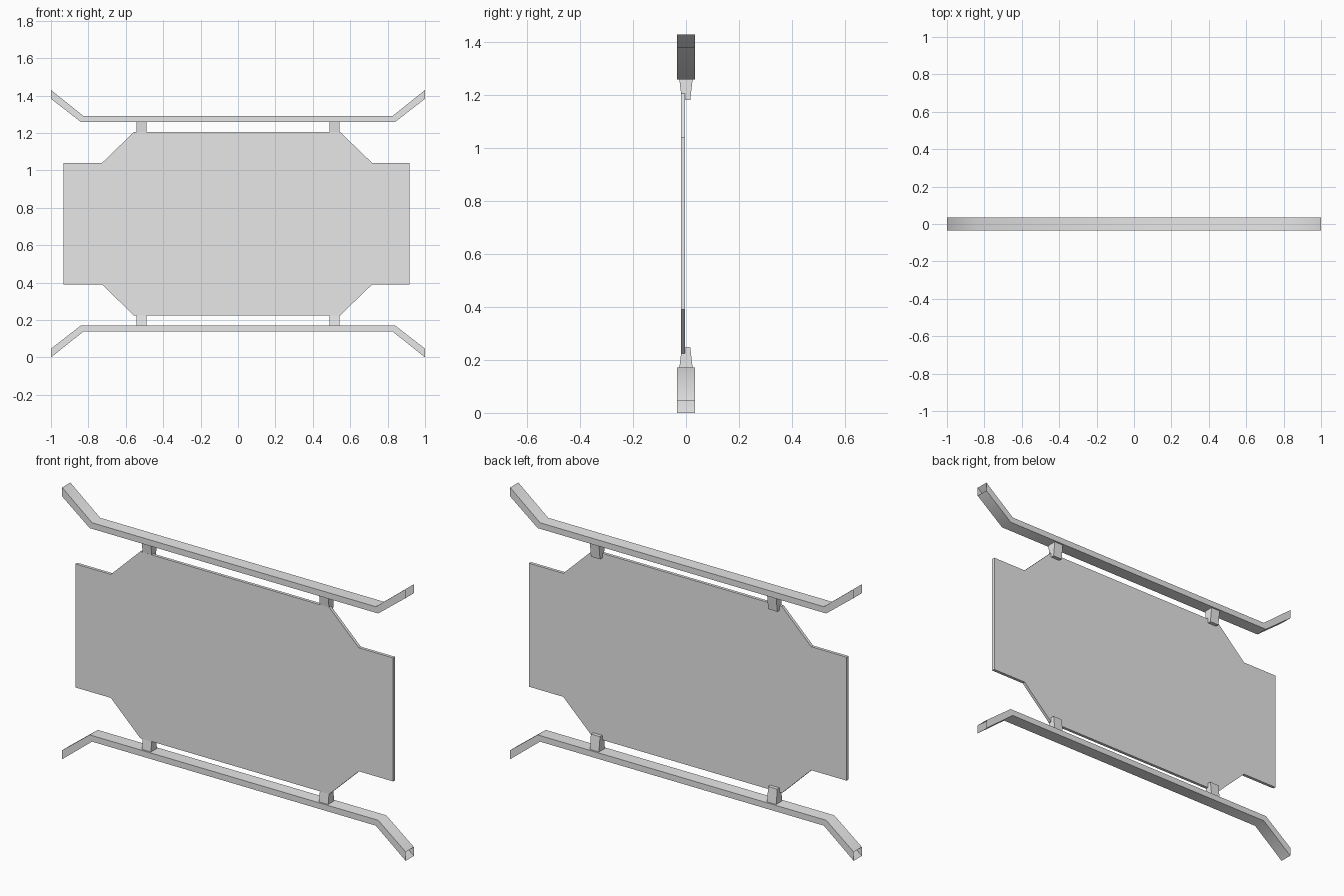
import bpy, bmesh, math
from mathutils import Vector

cube = bpy.data.objects.get("Cube")
if cube:
    bpy.data.objects.remove(cube, do_unlink=True)

HEIGHT = 1.43
GREY = (0.8, 0.8, 0.8, 1)
grey = bpy.data.materials.new("light_grey")
grey.diffuse_color = GREY
grey.use_nodes = True
grey.node_tree.nodes["Principled BSDF"].inputs["Base Color"].default_value = GREY


def finish(name, bm, smooth=False):
    bmesh.ops.recalc_face_normals(bm, faces=bm.faces)
    mesh = bpy.data.meshes.new(name)
    bm.to_mesh(mesh)
    bm.free()
    mesh.materials.append(grey)
    obj = bpy.data.objects.new(name, mesh)
    bpy.context.collection.objects.link(obj)
    if smooth:
        bpy.ops.object.select_all(action='DESELECT')
        obj.select_set(True)
        bpy.context.view_layer.objects.active = obj
        bpy.ops.object.shade_smooth_by_angle(angle=math.radians(42))
    return obj


def flip(z, lower):
    return HEIGHT - z if lower else z


# Flat panel with stepped, chamfered corners
def panel():
    right = [(0.917, 1.04), (0.717, 1.04), (0.545, 1.206)]
    left = [(-0.556, 1.206), (-0.727, 1.04), (-0.933, 1.04)]
    top = right + left
    outline = top + [(x, flip(z, True)) for x, z in reversed(top)]
    bm = bmesh.new()
    face = bm.faces.new([bm.verts.new((x, -0.019, z)) for x, z in outline])
    ext = bmesh.ops.extrude_face_region(bm, geom=[face])
    moved = [v for v in ext["geom"] if isinstance(v, bmesh.types.BMVert)]
    bmesh.ops.translate(bm, verts=moved, vec=Vector((0, 0.016, 0)))
    finish("panel", bm)


# Bent square-section rail, open at both ends
def rail(name, lower):
    half = 0.034
    stations = [(1, 1.383, 1, 1.43), (0.84, 1.259, 0.826, 1.291)]
    path = [(-a, b, -c, d) for a, b, c, d in stations] + stations[::-1]
    bm = bmesh.new()
    rings = []
    for xi, zi, xo, zo in path:
        zi, zo = flip(zi, lower), flip(zo, lower)
        ring = [(xi, -half, zi), (xi, half, zi), (xo, half, zo), (xo, -half, zo)]
        rings.append([bm.verts.new(p) for p in ring])
    for a, b in zip(rings, rings[1:]):
        for i in range(4):
            j = (i + 1) % 4
            bm.faces.new((a[i], a[j], b[j], b[i]))
    finish(name, bm, smooth=True)


# Tapered bracket joining the panel to a rail
def bracket(name, x, lower):
    bm = bmesh.new()
    bmesh.ops.create_cube(bm, size=1)
    for v in bm.verts:
        outer = v.co.z > 0
        v.co.x = x + v.co.x * 0.053
        v.co.y *= 0.05 if outer else 0.032
        v.co.z = flip(1.26 if outer else 1.182, lower)
    finish(name, bm)


panel()
for level, lower in (("upper", False), ("lower", True)):
    rail(level + "_rail", lower)
    for side, x in (("left", 0.516), ("right", -0.516)):
        bracket(f"{level}_{side}_bracket", x, lower)
